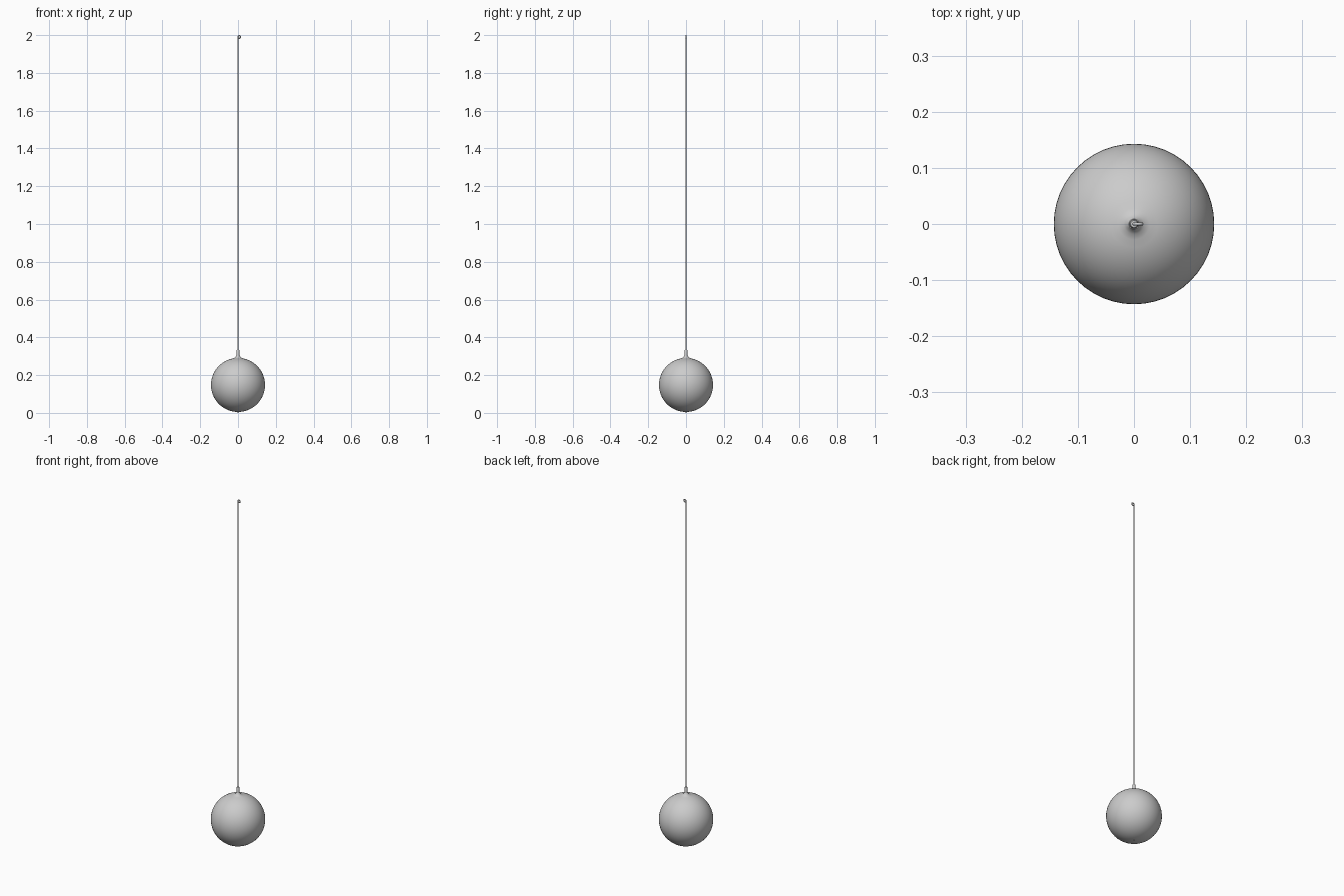
import bpy, bmesh, math

if "Cube" in bpy.data.objects:
    bpy.data.objects.remove(bpy.data.objects["Cube"])


def lathe(name, profile, sides):
    """Spin an (r, z) profile around the z axis; r = 0 makes a pole."""
    bm = bmesh.new()
    rings = []
    for r, z in profile:
        if r == 0:
            rings.append([bm.verts.new((0, 0, z))] * sides)
        else:
            rings.append([bm.verts.new((r * math.cos(math.tau * i / sides),
                                        r * math.sin(math.tau * i / sides), z))
                          for i in range(sides)])
    for a, b in zip(rings, rings[1:]):
        for i in range(sides):
            j = (i + 1) % sides
            quad = list(dict.fromkeys((a[i], a[j], b[j], b[i])))
            bm.faces.new(quad)
    bmesh.ops.recalc_face_normals(bm, faces=bm.faces)
    mesh = bpy.data.meshes.new(name)
    bm.to_mesh(mesh)
    bm.free()
    ob = bpy.data.objects.new(name, mesh)
    bpy.context.collection.objects.link(ob)
    bpy.context.view_layer.objects.active = ob
    ob.select_set(True)
    bpy.ops.object.shade_smooth_by_angle(angle=math.radians(50))
    ob.select_set(False)
    return ob


# Round ball, flowing into a small flared collar at the top
R, CZ, N = 0.143, 0.148, 32
ball = [(0, CZ - R)]
ball += [(R * math.sin(math.pi * k / N), CZ - R * math.cos(math.pi * k / N))
         for k in range(1, N - 1)]
ball += [(0.018, 0.292), (0.012, 0.298), (0.009, 0.304), (0, 0.304)]
lathe("ball", ball, 48)

# Tiny nub under the ball
lathe("bottom_nub", [(0, 0), (0.003, 0.001), (0.004, 0.008), (0, 0.008)], 16)

# Sleeve gripping the cord
lathe("cord_sleeve", [(0, 0.298), (0.008, 0.298), (0.008, 0.331),
                      (0.006, 0.335), (0, 0.335)], 24)

# Cord with a small closed loop at its upper end
LR, TUBE = 0.007, 0.003
LZ = 2.0 - LR - TUBE
path = [(0, 0.33), (0, 1.0), (0, 1.9)]
path += [(LR - LR * math.cos(a), LZ + LR * math.sin(a))
         for a in (math.radians(340) * k / 20 for k in range(21))]
curve = bpy.data.curves.new("cord", "CURVE")
curve.dimensions = "3D"
curve.bevel_depth = TUBE
curve.bevel_resolution = 2
curve.use_fill_caps = True
spline = curve.splines.new("POLY")
spline.points.add(len(path) - 1)
for p, (x, z) in zip(spline.points, path):
    p.co = (x, 0, z, 1)
cord = bpy.data.objects.new("cord", curve)
bpy.context.collection.objects.link(cord)
